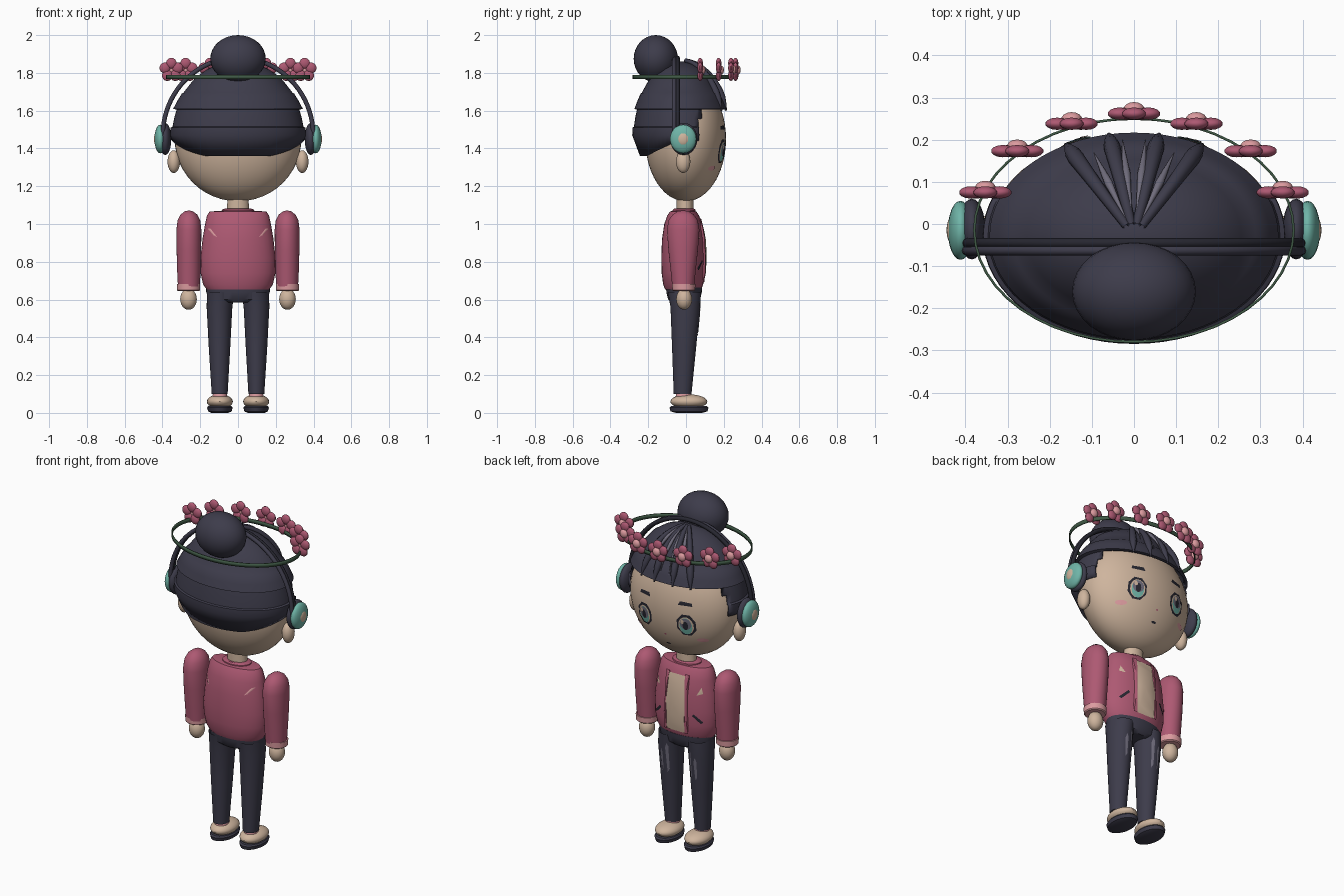
import bpy, bmesh
from math import sin, cos, pi, sqrt, radians
from mathutils import Vector
from mathutils.bvhtree import BVHTree

cube = bpy.data.objects.get("Cube")
if cube:
    bpy.data.objects.remove(cube, do_unlink=True)


def material(name, rgb):
    m = bpy.data.materials.new(name)
    m.use_nodes = True
    m.diffuse_color = (*rgb, 1)
    m.node_tree.nodes["Principled BSDF"].inputs["Base Color"].default_value = (*rgb, 1)
    return m


NAVY = material("dark navy", (.047, .045, .07))
INK = material("ink", (.02, .02, .03))
SKIN = material("skin beige", (.62, .46, .34))
ROSE = material("rose", (.42, .10, .17))
PINK = material("light pink", (.72, .33, .35))
TEAL = material("teal", (.16, .46, .39))
GREEN = material("leaf green", (.05, .10, .06))
GREY = material("streak grey", (.16, .15, .20))
SIDES = (("left", 1), ("right", -1))


def add(name, data, *mats):
    ob = bpy.data.objects.new(name, data)
    bpy.context.collection.objects.link(ob)
    for m in mats:
        data.materials.append(m)
    return ob


def finish(name, bm, *mats):
    me = bpy.data.meshes.new(name)
    bm.to_mesh(me)
    bm.free()
    ob = add(name, me, *mats)
    bpy.ops.object.select_all(action='DESELECT')
    ob.select_set(True)
    bpy.context.view_layer.objects.active = ob
    bpy.ops.object.shade_smooth_by_angle(angle=radians(35))
    return ob


def blob(bm, loc, size, seg=24, index=0):
    before = set(bm.faces)
    new = bmesh.ops.create_uvsphere(bm, u_segments=seg, v_segments=seg // 2, radius=1)
    for v in new["verts"]:
        v.co = Vector(a * b + c for a, b, c in zip(v.co, size, loc))
    for f in set(bm.faces) - before:
        f.material_index = index


def ellipsoid(name, loc, size, mat, seg=24):
    bm = bmesh.new()
    blob(bm, loc, size, seg)
    return finish(name, bm, mat)


def skin_rings(bm, loops, keep=lambda f: True):
    """Bridge closed loops of points, listed from the bottom up."""
    rows = [[bm.verts.new(p) for p in loop] for loop in loops]
    n = len(rows[0])
    for low, high in zip(rows, rows[1:]):
        for i in range(n):
            j = (i + 1) % n
            quad = (low[i], low[j], high[j], high[i])
            if keep(sum((v.co for v in quad), Vector()) / 4):
                bm.faces.new(quad)
    return rows


def oval(cx, cy, z, rx, ry, n=32):
    return [(cx + rx * cos(2 * pi * i / n), cy + ry * sin(2 * pi * i / n), z) for i in range(n)]


def lathe(name, mat, cx, cy, rings):
    bm = bmesh.new()
    rows = skin_rings(bm, [oval(cx, cy, *r) for r in rings])
    bm.faces.new(rows[0][::-1])
    bm.faces.new(rows[-1])
    return finish(name, bm, mat)


def tube(name, mat, points, depth, taper=None):
    cu = bpy.data.curves.new(name, 'CURVE')
    cu.dimensions, cu.bevel_depth, cu.bevel_resolution = '3D', depth, 2
    sp = cu.splines.new('POLY')
    sp.points.add(len(points) - 1)
    for i, p in enumerate(points):
        sp.points[i].co = (*p, 1)
        sp.points[i].radius = taper(i / (len(points) - 1)) if taper else 1
    return add(name, cu, mat)


def plate(name, mat, target, outline, lift=.004, side=1):
    """Lay a convex x-z outline on a part, seen along y."""
    tree = BVHTree.FromPolygons([v.co for v in target.data.vertices],
                                [p.vertices[:] for p in target.data.polygons])
    c = sum((Vector(p) for p in outline), Vector((0, 0))) / len(outline)

    def drop(p):
        hit = tree.ray_cast(Vector((p[0], side, p[1])), Vector((0, -side, 0)))[0]
        return (p[0], (hit.y if hit else 0) + side * lift, p[1])
    bm = bmesh.new()
    rows = skin_rings(bm, [[drop(c + (Vector(p) - c) * k) for p in outline] for k in (1, .7, .4, .1)])
    bm.faces.new(rows[-1])
    bmesh.ops.recalc_face_normals(bm, faces=bm.faces)
    if sum(f.normal.y for f in bm.faces) * side < 0:
        bmesh.ops.reverse_faces(bm, faces=bm.faces)
    return finish(name, bm, mat)


def disc(x, z, rx, rz, n=16):
    return [(x + rx * cos(2 * pi * (i + .5) / n), z + rz * sin(2 * pi * (i + .5) / n)) for i in range(n)]


# Head, neck and hair bun
head = ellipsoid("head", (0, -.002, 1.45), (.335, .214, .33), SKIN, 48)
lathe("neck", SKIN, 0, -.005, [(1.04, .06, .045), (1.15, .055, .045)])
ellipsoid("hair_bun", (0, -.16, 1.875), (.147, .117, .125), NAVY, 32)

# Hair: stepped dome, cut away over the face
A, B, C, CY, CZ = .36, .257, .41, -.028, 1.45


def dome(z, k):
    s = k * sqrt(max(0, 1 - ((z - CZ) / C) ** 2))
    return oval(0, CY, z, A * s, B * s, 64)


hem = []
for x, y, z in dome(1.45, 1):
    t = min(1, max(0, (y + .24) / .2))
    k = .84 + .13 * t
    hem.append((x * k, CY + (y - CY) * k, 1.36 + .08 * t))
tiers = [(1.47, 1), (1.51, 1.005), (1.515, .975), (1.56, .975), (1.605, .975), (1.61, 1.035),
         (1.65, 1.025), (1.69, 1.02), (1.695, 1), (1.74, 1), (1.78, 1.03), (1.82, 1.04), (1.845, 1.04), (1.859, 1)]
bm = bmesh.new()
rows = skin_rings(bm, [hem] + [dome(*t) for t in tiers], lambda c: c.z > 1.6 or c.y < .075)
bm.faces.new(rows[-1])
hair = finish("hair_cap", bm, NAVY)
sol = hair.modifiers.new("thickness", 'SOLIDIFY')
sol.thickness, sol.offset = .015, -1


# Fringe locks and light streaks along the dome
def meridian(phi, lo, hi, k):
    out = []
    for i in range(13):
        t = radians(lo + (hi - lo) * i / 12)
        out.append((A * k * sin(phi) * cos(t), CY + B * k * cos(phi) * cos(t), CZ + C * k * sin(t)))
    return out


for i, deg in enumerate((-28, -10, 10, 28)):
    tube(f"fringe_lock_{i}", NAVY, meridian(radians(deg), 84, 21, 1.02), .021,
         lambda t: .5 + .6 * t if t < .8 else 1 - 4 * (t - .8))
for i, deg in enumerate((-19, -5, 5, 19)):
    tube(f"hair_streak_{i}", GREY, meridian(radians(deg), 82, 38 if abs(deg) > 9 else 30, 1.03), .009,
         lambda t: 1.1 - abs(2 * t - 1))

# Face
plate("mouth", INK, head, disc(0, 1.235, .016, .006, 8))
plate("nose", ROSE, head, disc(0, 1.30, .006, .006, 8))
for side, s in SIDES:
    x = s * .135
    plate(f"{side}_eye_outline", INK, head, disc(x, 1.385, .056, .068, 8), .004)
    plate(f"{side}_eye_white", SKIN, head, disc(x, 1.383, .043, .053, 12), .006)
    plate(f"{side}_iris", TEAL, head, disc(x, 1.38, .035, .050), .008)
    plate(f"{side}_iris_shade", GREY, head, disc(x, 1.394, .032, .034), .0095)
    plate(f"{side}_pupil", INK, head, disc(x, 1.385, .015, .026), .011)
    plate(f"{side}_eye_glint", SKIN, head, disc(x + .016, 1.407, .010, .013, 10), .012)
    plate(f"{side}_brow", INK, head, [(s * .09, 1.50), (s * .17, 1.50), (s * .165, 1.518), (s * .10, 1.522)])
    plate(f"{side}_blush", PINK, head, disc(s * .205, 1.295, .028, .013))
    ellipsoid(f"{side}_ear", (s * .34, -.015, 1.33), (.033, .038, .06), SKIN)

    # Headphone cups
    ellipsoid(f"{side}_cup_cushion", (s * .385, -.012, 1.45), (.032, .072, .085), NAVY)
    ellipsoid(f"{side}_cup_shell", (s * .412, -.015, 1.45), (.030, .07, .076), TEAL)
    ellipsoid(f"{side}_cup_badge", (s * .428, -.015, 1.45), (.017, .036, .04), SKIN)

    # Arms
    cx = s * .26
    lathe(f"{side}_sleeve", ROSE, cx, -.015,
          [(.67, .058, .058), (.75, .062, .066), (.86, .065, .078), (.97, .066, .086),
           (1.02, .06, .077), (1.05, .044, .056), (1.067, .022, .03), (1.071, .005, .007)])
    lathe(f"{side}_cuff", PINK, cx + s * .002, -.012, [(.645, .056, .054), (.65, .061, .06), (.682, .062, .062)])
    ellipsoid(f"{side}_hand", (s * .262, -.01, .602), (.044, .042, .056), SKIN)

    # Legs and shoes
    bm = bmesh.new()
    rows = skin_rings(bm, [oval(s * .097, -.018, .1, .042, .047), oval(s * .098, -.01, .35, .057, .064),
                           oval(s * .098, -.004, .56, .068, .078), oval(s * .092, -.008, .64, .072, .088)])
    bm.faces.new(rows[0][::-1])
    leg = finish(f"{side}_trouser_leg", bm, NAVY)
    for k, (dx, top) in enumerate(((-.022, .59), (.012, .55))):
        x = s * (.097 + dx)
        plate(f"{side}_leg_streak_{k}", GREY, leg,
              [(x - .008, .43), (x + .003, .41), (x + .009, top - .03), (x, top), (x - .008, top - .02)])
    lathe(f"{side}_sock", PINK, s * .096, -.012, [(.07, .04, .044), (.115, .036, .04)])
    ellipsoid(f"{side}_shoe", (s * .096, .015, .06), (.069, .098, .038), SKIN)
    lathe(f"{side}_sole", NAVY, s * .096, .016, [(0, .045, .07), (.008, .062, .098), (.028, .068, .103), (.036, .062, .095)])

# Headphone band
for k, y in (("front", -.045), ("rear", -.063)):
    tube(f"headphone_band_{k}", INK if k == "front" else NAVY,
         [(.398 * cos(pi * i / 40), y, 1.47 + .41 * sin(pi * i / 40)) for i in range(41)], .012)

# Flower wreath
bm = bmesh.new()
skin_rings(bm, [oval(0, -.015, z, .382, .268, 48) for z in (1.767, 1.79)])
wreath = finish("wreath_ring", bm, GREEN)
wreath.modifiers.new("thickness", 'SOLIDIFY').thickness = .006
spots = [(0, .262), (.148, .238), (.277, .173), (.353, .075)]
spots += [(-x, y) for x, y in spots[1:]]
for i, (x, y) in enumerate(spots):
    bm = bmesh.new()
    for k in range(5):
        a = pi / 2 + 2 * pi * k / 5
        blob(bm, (x + .036 * cos(a), y, 1.815 + .036 * sin(a)), (.029, .015, .029), 14)
    blob(bm, (x, y + .012, 1.815), (.025, .016, .025), 14, 1)
    finish(f"flower_{i}", bm, ROSE, PINK)

# Jacket, collar and hips
jacket = lathe("jacket", ROSE, 0, -.015,
               [(.652, .165, .095), (.68, .185, .106), (.74, .198, .114), (.82, .199, .116), (.92, .188, .112),
                (1.0, .174, .1), (1.045, .164, .084), (1.066, .15, .07), (1.072, .06, .045)])
lathe("collar", ROSE, 0, -.01, [(1.05, .09, .065), (1.075, .085, .06), (1.082, .07, .052)])
lathe("hips", NAVY, 0, -.01, [(.585, .09, .07), (.6, .155, .085), (.64, .168, .094), (.665, .17, .096)])

# Shirt panel and jacket details
plate("shirt_panel", SKIN, jacket, [(-.064, .69), (.064, .69), (.064, .85), (.06, 1.02), (-.06, 1.02), (-.064, .85)], .009)
for side, s in SIDES:
    plate(f"{side}_lapel", ROSE, jacket, [(s * .058, .69), (s * .078, .69), (s * .074, 1.03), (s * .05, 1.03)], .0098)
    plate(f"{side}_pocket", INK, jacket, [(s * .10, .80), (s * .11, .81), (s * .155, .765), (s * .145, .755)])
    plate(f"{side}_chest_patch", SKIN, jacket, [(s * .12, .92), (s * .15, .93), (s * .14, .965)])
    plate(f"{side}_back_patch", PINK, jacket, [(s * .11, .93), (s * .13, .94), (s * .16, .975), (s * .145, .975)], .004, -1)
